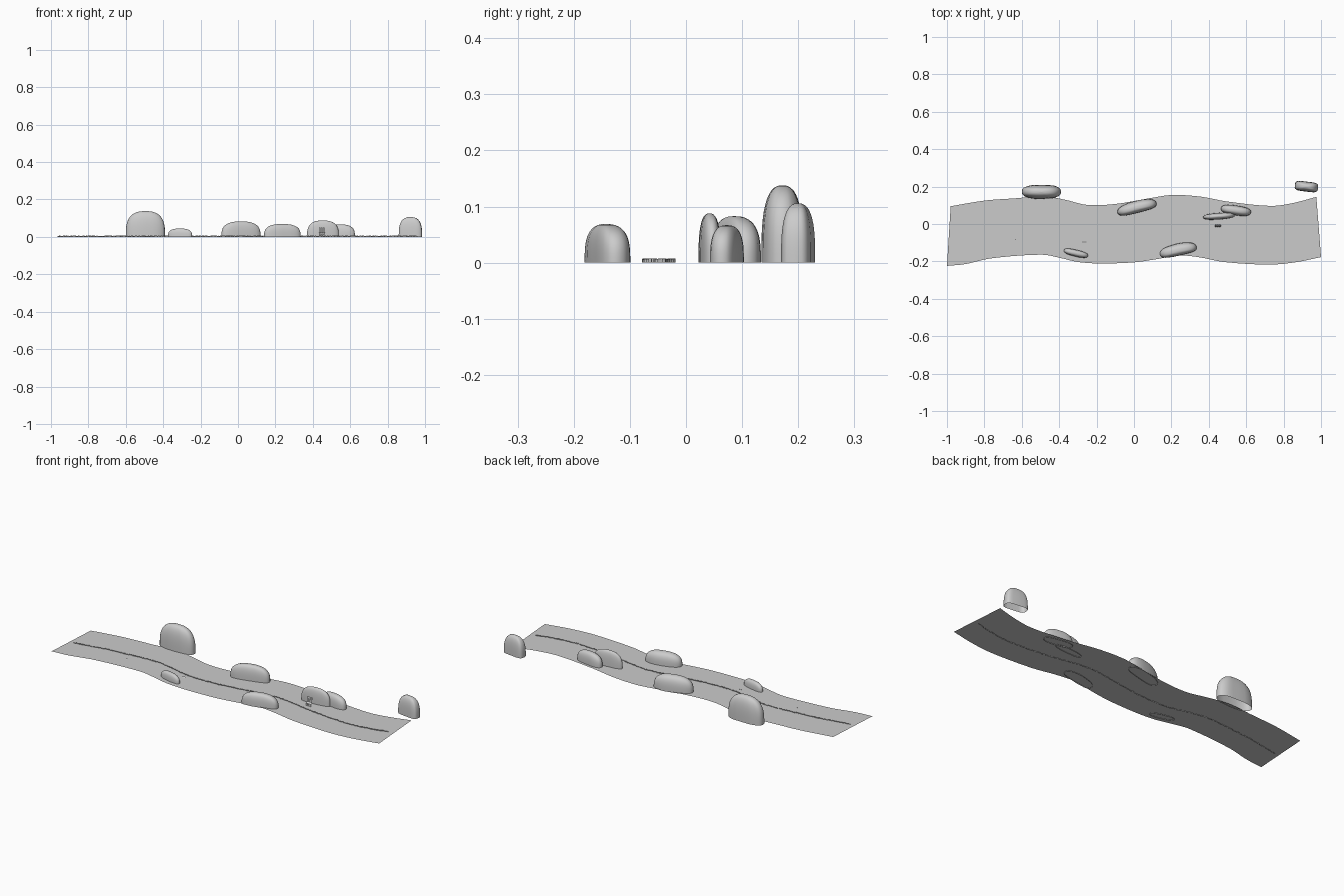
import bpy, math, random
from mathutils import Vector, Matrix

random.seed(4)
cube = bpy.data.objects.get("Cube")
if cube:
    bpy.data.objects.remove(cube, do_unlink=True)

# One plain grey for everything
grey = bpy.data.materials.new("light_grey")
grey.use_nodes = True
grey.diffuse_color = (0.6, 0.6, 0.6, 1)
grey.node_tree.nodes["Principled BSDF"].inputs["Base Color"].default_value = (0.6, 0.6, 0.6, 1)

GROUND = 0.003


def make(name, verts, faces, smooth=None):
    mesh = bpy.data.meshes.new(name)
    mesh.from_pydata(verts, [], faces)
    mesh.materials.append(grey)
    obj = bpy.data.objects.new(name, mesh)
    bpy.context.collection.objects.link(obj)
    if smooth:
        bpy.ops.object.select_all(action="DESELECT")
        obj.select_set(True)
        bpy.context.view_layer.objects.active = obj
        bpy.ops.object.shade_smooth_by_angle(angle=math.radians(smooth))
    return obj


def grid_faces(cols, rows, loop=False):
    """Quads over vertices stored column by column."""
    faces = []
    for i in range(cols if loop else cols - 1):
        j = (i + 1) % cols
        for k in range(rows - 1):
            faces.append((i * rows + k, j * rows + k, j * rows + k + 1, i * rows + k + 1))
    return faces


def curve_y(points, x):
    """Smooth curve through (x, y) points."""
    n = len(points)
    i = max(k for k in range(n - 1) if k == 0 or points[k][0] <= x)
    (x0, y0), (x1, y1) = points[i], points[i + 1]

    def slope(k):
        a, b = points[max(k - 1, 0)], points[min(k + 1, n - 1)]
        return (b[1] - a[1]) / (b[0] - a[0])
    h = x1 - x0
    t = (x - x0) / h
    return ((2 * t**3 - 3 * t**2 + 1) * y0 + (t**3 - 2 * t**2 + t) * h * slope(i)
            + (3 * t**2 - 2 * t**3) * y1 + (t**3 - t**2) * h * slope(i + 1))


# Winding flat path
back_edge = [(-0.98, 0.095), (-0.8, 0.125), (-0.64, 0.137), (-0.48, 0.148), (-0.37, 0.13),
             (-0.25, 0.102), (-0.1, 0.107), (0.08, 0.137), (0.2, 0.155), (0.35, 0.147),
             (0.5, 0.12), (0.73, 0.097), (0.85, 0.112), (0.975, 0.145)]
front_edge = [(-1, -0.224), (-0.9, -0.214), (-0.76, -0.183), (-0.49, -0.164), (-0.4, -0.18),
              (-0.3, -0.203), (-0.18, -0.211), (0, -0.205), (0.12, -0.188), (0.24, -0.168),
              (0.35, -0.178), (0.48, -0.203), (0.72, -0.217), (0.86, -0.205), (1, -0.177)]
cols, rows = 81, 5
verts = []
for i in range(cols):
    u = i / (cols - 1)
    xf, xb = -1 + 2 * u, -0.98 + 1.955 * u
    a = Vector((xf, curve_y(front_edge, xf), GROUND))
    b = Vector((xb, curve_y(back_edge, xb), GROUND))
    verts += [a.lerp(b, k / (rows - 1)) for k in range(rows)]
make("path_ground", verts, grid_faces(cols, rows))

# Thin ragged ridge along the middle of the path
cols = 420
verts = []
for i in range(cols):
    x = -0.965 + 1.925 * i / (cols - 1)
    y = (curve_y(front_edge, x) + curve_y(back_edge, x)) / 2 - 0.015
    y += random.uniform(-0.003, 0.003)
    verts += [(x, y, 0), (x, y, GROUND + random.uniform(0.002, 0.005))]
make("centre_ridge", verts, grid_faces(cols, 2))


# Domed boulders, open underneath
def boulder(name, x, y, length, depth, height, turn, power=2.6, bend=0.0):
    sides, rings = 24, 14
    rot = Matrix.Rotation(math.radians(turn), 3, "Z")
    verts = []
    for i in range(sides):
        a = math.tau * i / sides
        c, s = math.cos(a), math.sin(a)
        rib = 1 + random.uniform(-0.03, 0.03)
        px = math.copysign(abs(c) ** (2 / power), c) * length / 2
        py = math.copysign(abs(s) ** (2 / power), s) * depth / 2 * rib
        py += bend * (1 - (2 * px / length) ** 2)
        for k in range(rings):
            t = math.sin(math.pi / 2 * k / (rings - 1))
            w = max(0, 1 - t ** 3.2) ** 0.4
            p = rot @ Vector((px * w, py * w, 0))
            verts.append((x + p.x, y + p.y, t * height))
    make(name, verts, grid_faces(sides, rings, loop=True), 40)


boulder("tall_boulder", -0.495, 0.172, 0.21, 0.075, 0.138, 0)
boulder("small_boulder", -0.31, -0.156, 0.133, 0.036, 0.045, -13)
boulder("middle_boulder", 0.016, 0.086, 0.215, 0.064, 0.083, 14, bend=0.006)
boulder("front_boulder", 0.237, -0.143, 0.2, 0.064, 0.069, 12, bend=0.006)
boulder("near_pair_boulder", 0.454, 0.042, 0.17, 0.036, 0.088, 4)
boulder("far_pair_boulder", 0.545, 0.073, 0.162, 0.052, 0.067, -8)
boulder("end_boulder", 0.922, 0.2, 0.125, 0.054, 0.106, -7, power=4)

# Small folded seat made of thin upright slats
profile = [(-0.015, GROUND), (-0.014, 0.016), (-0.006, 0.023), (-0.004, 0.036), (-0.002, 0.05)]
for n in range(3):
    x = 0.437 + 0.011 * n
    verts = [(x + dx, y, z) for dx in (-0.0045, 0.0045) for y, z in profile]
    make(f"seat_slat_{n + 1}", verts, grid_faces(2, len(profile)))
verts = [(x, y, z) for x in (0.432, 0.464) for y, z in profile[1:3]]
make("seat_base", verts, grid_faces(2, 2))

# Little scraps lying on the path
for name, x, y, w in (("large_scrap", -0.267, -0.1, 0.024), ("tiny_scrap", -0.633, -0.086, 0.006)):
    verts = [(x + w * (u - 0.5), y + v * 0.006, GROUND + 0.001 + 0.004 * v)
             for u in (0, 0.33, 0.67, 1) for v in (0, 1)]
    make(name, verts, grid_faces(4, 2))
